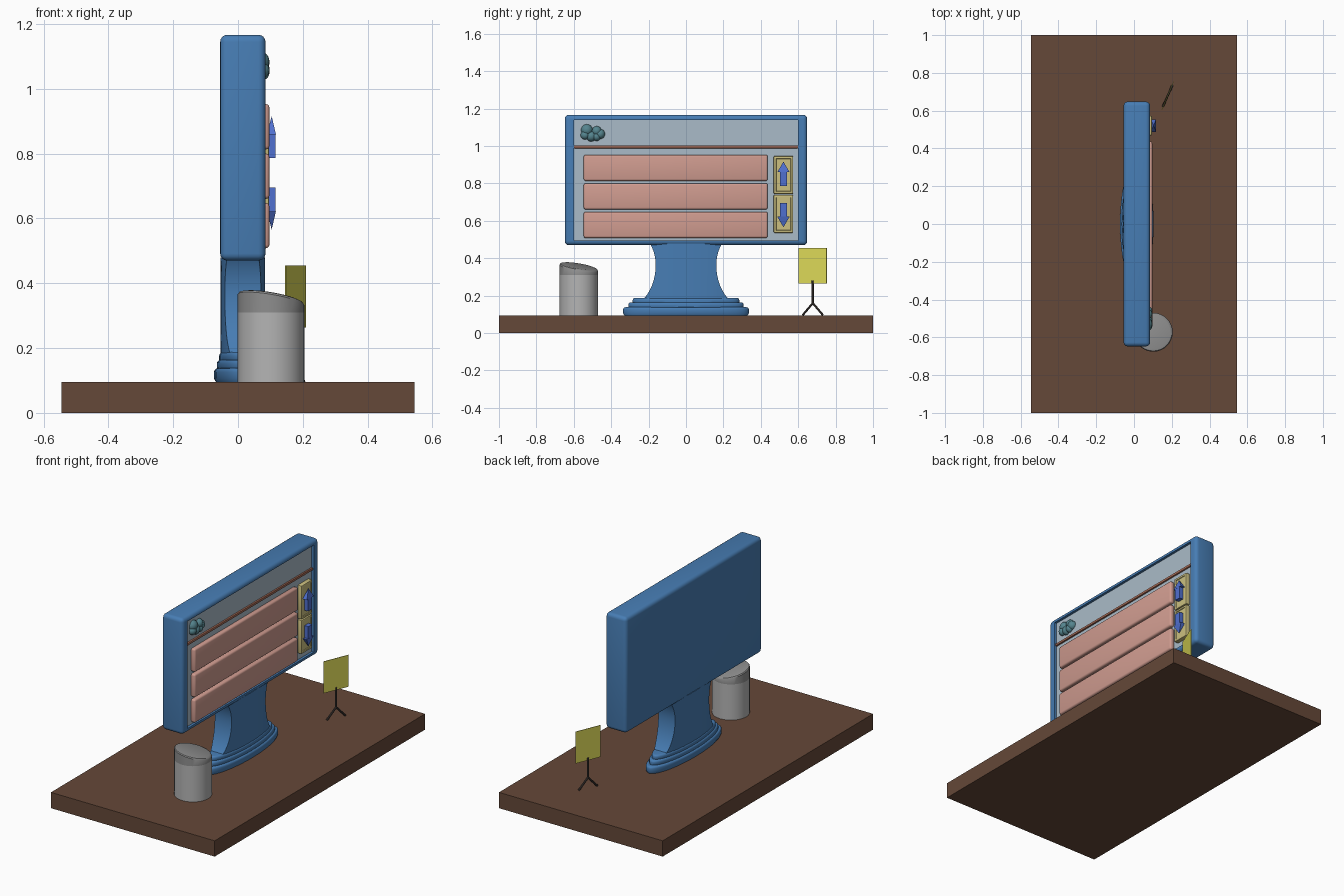
import bpy, bmesh
from math import sin, cos, asin, pi, sqrt, atan2
from mathutils import Vector, Matrix

if "Cube" in bpy.data.objects:
    bpy.data.objects.remove(bpy.data.objects["Cube"])


def material(name, hex_colour):
    m = bpy.data.materials.new(name)
    srgb = [int(hex_colour[i:i + 2], 16) / 255 for i in (0, 2, 4)]
    m.diffuse_color = [((c + 0.055) / 1.055) ** 2.4 for c in srgb] + [1]
    m.use_nodes = True
    m.node_tree.nodes["Principled BSDF"].inputs["Base Color"].default_value = m.diffuse_color
    return m


BLUE = material("blue_shell", "477DB4")
WOOD = material("dark_wood", "654838")
SCREEN = material("pale_screen", "AABBC8")
SALMON = material("salmon", "D09C90")
RUST = material("rust", "A56A55")
TAN = material("tan", "CCC080")
ARROW = material("arrow_blue", "5070D0")
TEAL = material("teal", "55858F")
STEEL = material("light_grey", "B4B4B4")
LID = material("mid_grey", "8E8E8E")
YELLOW = material("yellow", "DEDA58")
DARK = material("dark_metal", "4A423E")


def finish(name, bm, mat, angle=0.6):
    bmesh.ops.recalc_face_normals(bm, faces=bm.faces)
    me = bpy.data.meshes.new(name)
    bm.to_mesh(me)
    bm.free()
    me.materials.append(mat)
    ob = bpy.data.objects.new(name, me)
    bpy.context.collection.objects.link(ob)
    me.shade_smooth()
    me.set_sharp_from_angle(angle=angle)
    return ob


def box_bm(lo, hi, bevel=0, segments=3):
    bm = bmesh.new()
    lo, hi = Vector(lo), Vector(hi)
    bmesh.ops.create_cube(bm, size=1, matrix=Matrix.Translation((lo + hi) / 2)
                          @ Matrix.Diagonal((*(hi - lo), 1)))
    if bevel:
        bmesh.ops.bevel(bm, geom=bm.edges[:], offset=bevel, segments=segments,
                        profile=0.5, affect='EDGES')
    return bm


def box(name, lo, hi, mat, bevel=0, segments=3):
    return finish(name, box_bm(lo, hi, bevel, segments), mat)


def front_face(bm):
    bm.normal_update()
    return max((f for f in bm.faces if f.normal.x > 0.99), key=lambda f: f.calc_area())


def loft(name, rings, mat, angle=0.6):
    bm = bmesh.new()
    loops = [[bm.verts.new(p) for p in ring] for ring in rings]
    for a, b in zip(loops, loops[1:]):
        n = len(a)
        for i in range(n):
            bm.faces.new((a[i], a[(i + 1) % n], b[(i + 1) % n], b[i]))
    bm.faces.new(loops[0])
    bm.faces.new(loops[-1])
    return finish(name, bm, mat, angle)


def rod(name, a, b, radius, mat):
    a, b = Vector(a), Vector(b)
    bm = bmesh.new()
    rot = (b - a).to_track_quat('Z', 'Y').to_matrix().to_4x4()
    bmesh.ops.create_cone(bm, cap_ends=True, segments=10, radius1=radius, radius2=radius,
                          depth=(b - a).length, matrix=Matrix.Translation((a + b) / 2) @ rot)
    return finish(name, bm, mat)


# Wooden base slab
box("base_slab", (-0.545, -1, 0), (0.545, 1, 0.095), WOOD)

# Monitor shell with a recessed front
bm = box_bm((-0.055, -0.648, 0.47), (0.085, 0.648, 1.167), 0.022, 4)
face = front_face(bm)
bmesh.ops.inset_region(bm, faces=[face], thickness=0.002)
for v in face.verts:
    v.co.y = 0.6 if v.co.y > 0 else -0.6
    v.co.z = 1.14 if v.co.z > 0.8 else 0.496
face = bmesh.ops.extrude_discrete_faces(bm, faces=[face])["faces"][0]
for v in face.verts:
    v.co.x -= 0.017
finish("monitor_shell", bm, BLUE)

# Screen, divider bar and three list panels
box("screen", (0.06, -0.6, 0.496), (0.07, 0.6, 1.14), SCREEN)
box("divider_bar", (0.065, -0.6, 0.988), (0.08, 0.6, 1.003), RUST, 0.003, 2)
for i in range(3):
    z = 0.508 + i * 0.1525
    box(f"list_panel_{i + 1}", (0.065, -0.547, z), (0.097, 0.437, z + 0.14), SALMON, 0.011, 3)

# Two scroll buttons with arrows
for label, zc, s in (("up", 0.845, 1), ("down", 0.637, -1)):
    bm = box_bm((0.065, 0.469, zc - 0.101), (0.095, 0.573, zc + 0.101), 0.004, 2)
    face = front_face(bm)
    bmesh.ops.inset_region(bm, faces=[face], thickness=0.012)
    bmesh.ops.inset_region(bm, faces=[face], thickness=0.003, depth=-0.004)
    finish(f"scroll_button_{label}", bm, TAN)
    zs = sorted((zc - s * 0.058, zc + s * 0.018))
    box(f"arrow_shaft_{label}", (0.09, 0.502, zs[0]), (0.116, 0.540, zs[1]), ARROW)
    bm = bmesh.new()
    base = [bm.verts.new((x, y, zc + s * 0.015)) for x, y in
            ((0.089, 0.488), (0.117, 0.488), (0.117, 0.554), (0.089, 0.554))]
    tip = bm.verts.new((0.104, 0.521, zc + s * 0.071))
    bm.faces.new(base)
    for i in range(4):
        bm.faces.new((base[i], base[(i + 1) % 4], tip))
    finish(f"arrow_head_{label}", bm, ARROW)

# Bubble cluster in the screen header
bm = bmesh.new()
for y, z, r in ((-0.53, 1.085, 0.032), (-0.477, 1.08, 0.026), (-0.54, 1.058, 0.024),
                (-0.507, 1.052, 0.028), (-0.46, 1.064, 0.027), (-0.478, 1.05, 0.023)):
    bmesh.ops.create_uvsphere(bm, u_segments=20, v_segments=12, radius=r,
                              matrix=Matrix.Translation((0.097 - r, y, z)))
finish("bubble_cluster", bm, TEAL)

# Stand neck: elliptical column with concave cuts on both sides
CX = 0.015


def neck_ring(z, w, a=0.275, b=0.069, n=16):
    ys = [-w + 2 * w * i / n for i in range(n + 1)]
    dx = [b * sqrt(max(0, 1 - (y / a) ** 2)) for y in ys]
    front = [(CX + d, y, z) for y, d in zip(ys, dx)]
    return front + [(2 * CX - x, y, z) for x, y, z in reversed(front)]


rings = []
for i in range(21):
    z = 0.18 + 0.3 * i / 20
    span = 0.195 if z < 0.365 else 0.165
    rings.append(neck_ring(z, 0.162 + 0.165 * (1 - sqrt(1 - ((z - 0.365) / span) ** 2 * 0.72))))
loft("stand_neck", rings, BLUE)

# Stand foot: three rounded elliptical tiers
for i, (a, b, z0, z1) in enumerate(((0.336, 0.089, 0.095, 0.138), (0.308, 0.08, 0.13, 0.164),
                                    (0.285, 0.073, 0.155, 0.188))):
    h, r = z1 - z0, 0.012
    steps = [(z0, r * 0.5), (z0 + 0.25 * h, 0)]
    steps += [(z1 - r + r * sin(t * pi / 8), r * (1 - cos(t * pi / 8))) for t in range(5)]
    loft(f"foot_tier_{i + 1}", [[(CX + (b - d) * cos(2 * pi * k / 48), (a - d) * sin(2 * pi * k / 48), z)
                                 for k in range(48)] for z, d in steps], BLUE)

# Bin body and slanted lid
BX, BY, R = 0.102, -0.573, 0.103


def bin_ring(r, height, slope=0.0):
    pts = []
    for k in range(32):
        dx, dy = r * cos(2 * pi * k / 32), r * sin(2 * pi * k / 32)
        pts.append((BX + dx, BY + dy, height - slope * (dx + dy)))
    return pts


loft("bin_body", [bin_ring(R, 0.095), bin_ring(R, 0.31)], STEEL)
loft("bin_lid", [bin_ring(R, 0.31), bin_ring(R, 0.349, 0.165), bin_ring(R - 0.004, 0.355, 0.165),
                 bin_ring(R - 0.014, 0.358, 0.165)], LID)

# Sign plate on a two-legged post
SX, SY = 0.178, 0.678
bm = box_bm((-0.0015, -0.081, 0.264), (0.0015, 0.081, 0.455))
bmesh.ops.transform(bm, verts=bm.verts, matrix=Matrix.Translation((SX, SY, 0))
                    @ Matrix.Rotation(-atan2(0.031, 0.075), 4, 'Z'))
finish("sign_plate", bm, YELLOW)
rod("sign_post", (SX, SY, 0.155), (SX, SY, 0.28), 0.006, DARK)
for side in (-1, 1):
    rod(f"sign_leg_{'left' if side < 0 else 'right'}", (SX, SY, 0.16),
        (SX + side * 0.024, SY + side * 0.054, 0.096), 0.006, DARK)
